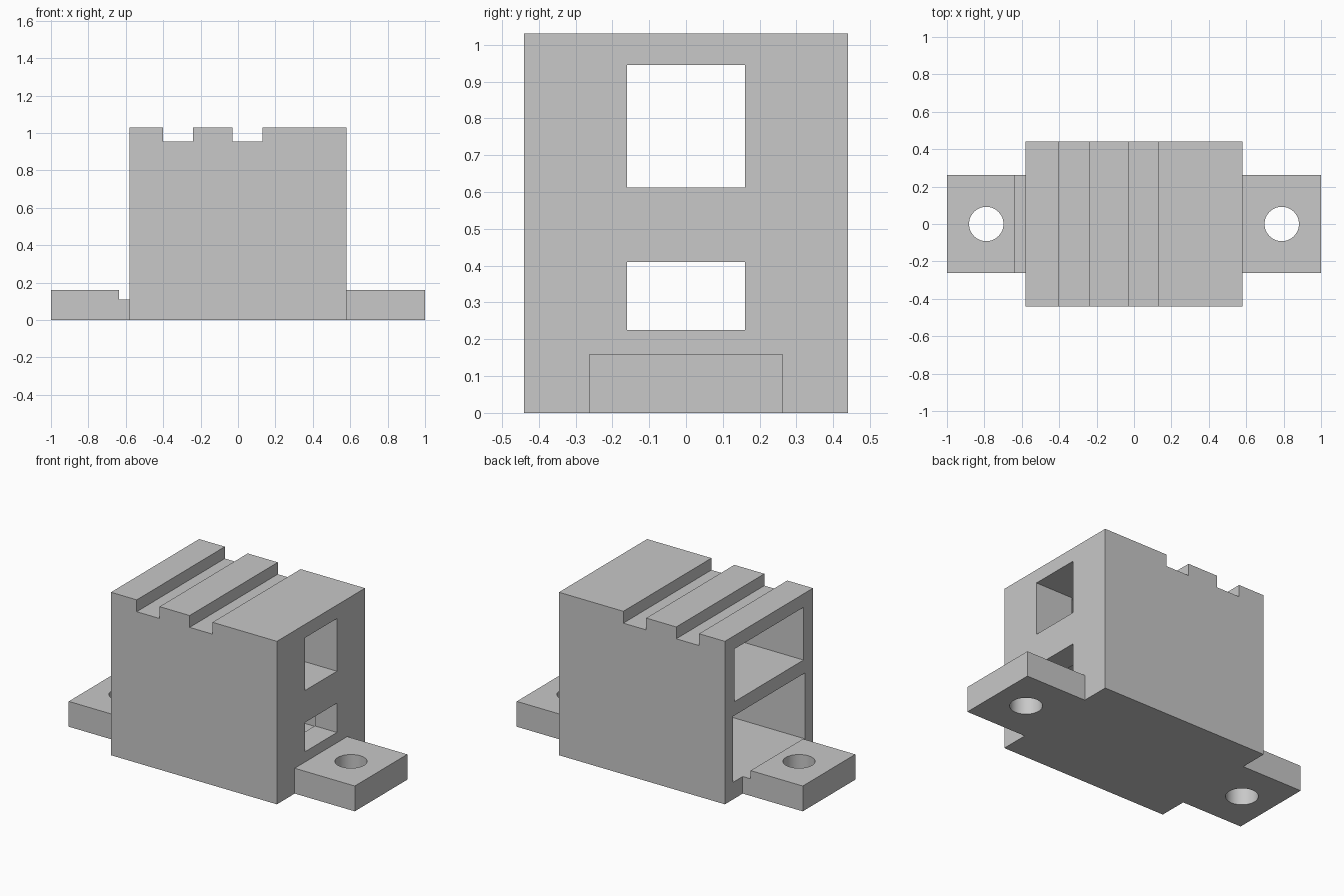
import bpy, bmesh, math

if "Cube" in bpy.data.objects:
    bpy.data.objects.remove(bpy.data.objects["Cube"])

grey = bpy.data.materials.new("plain grey")
grey.diffuse_color = (0.58, 0.58, 0.58, 1)
grey.use_nodes = True
grey.node_tree.nodes["Principled BSDF"].inputs["Base Color"].default_value = grey.diffuse_color


def prism(name, profile, y):
    """Extrude an x-z outline from -y to +y."""
    bm = bmesh.new()
    face = bm.faces.new([bm.verts.new((px, -y, pz)) for px, pz in profile])
    ext = bmesh.ops.extrude_face_region(bm, geom=[face])
    verts = [v for v in ext["geom"] if isinstance(v, bmesh.types.BMVert)]
    bmesh.ops.translate(bm, verts=verts, vec=(0, 2 * y, 0))
    bmesh.ops.recalc_face_normals(bm, faces=bm.faces[:])
    mesh = bpy.data.meshes.new(name)
    bm.to_mesh(mesh)
    bm.free()
    mesh.materials.append(grey)
    ob = bpy.data.objects.new(name, mesh)
    bpy.context.collection.objects.link(ob)
    return ob


def box(name, x0, x1, y, z0, z1):
    return prism(name, [(x0, z0), (x1, z0), (x1, z1), (x0, z1)], y)


def combine(target, tool, operation):
    """Apply a boolean and discard the tool."""
    mod = target.modifiers.new("combine", 'BOOLEAN')
    mod.operation = operation
    mod.solver = 'EXACT'
    mod.object = tool
    bpy.context.view_layer.objects.active = target
    bpy.ops.object.modifier_apply(modifier=mod.name)
    bpy.data.objects.remove(tool)


# Block with two grooves across the top
W, H, G = 0.58, 1.03, 0.955
body = prism("housing", [
    (-W, 0), (W, 0), (W, H), (0.13, H), (0.13, G), (-0.03, G), (-0.03, H),
    (-0.24, H), (-0.24, G), (-0.40, G), (-0.40, H), (-W, H)], 0.44)

# Mounting lugs, the left one stepped down beside the block
combine(body, box("right_lug", W, 1.0, 0.262, 0, 0.16), 'UNION')
combine(body, prism("left_lug", [
    (-1, 0), (-W, 0), (-W, 0.108), (-0.635, 0.108), (-0.635, 0.16), (-1, 0.16)],
    0.262), 'UNION')

# Wide chambers open on the left, narrower windows through the right wall
for name, x0, x1, y, z0, z1 in [
        ("upper_chamber", -0.70, 0.32, 0.345, 0.612, 0.945),
        ("upper_window", 0.20, 0.70, 0.16, 0.612, 0.945),
        ("lower_chamber", -0.635, 0.425, 0.36, 0.108, 0.525),
        ("lower_window", 0.30, 0.70, 0.16, 0.225, 0.41)]:
    combine(body, box(name, x0, x1, y, z0, z1), 'DIFFERENCE')

# Bolt holes through the lugs
for x in (-0.79, 0.79):
    bpy.ops.mesh.primitive_cylinder_add(
        vertices=48, radius=0.092, depth=0.6, location=(x, 0, 0.1))
    hole = bpy.context.object
    hole.data.materials.append(grey)
    combine(body, hole, 'DIFFERENCE')

# Smooth hole walls, crisp edges elsewhere
bpy.ops.object.select_all(action='DESELECT')
body.select_set(True)
bpy.context.view_layer.objects.active = body
bpy.ops.object.shade_smooth_by_angle(angle=math.radians(30))
